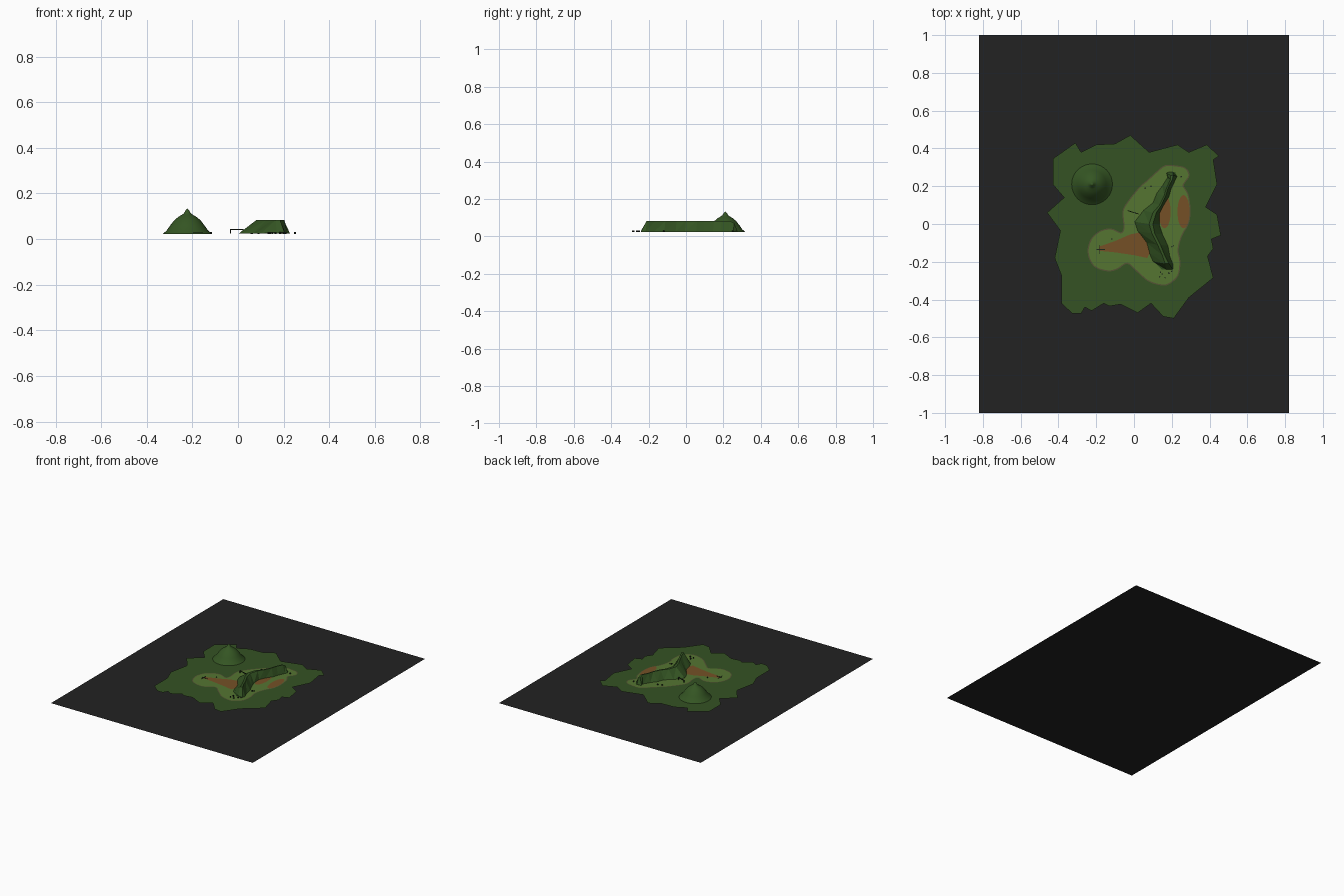
import bpy, bmesh, math, random
from mathutils import Vector

if "Cube" in bpy.data.objects:
    bpy.data.objects.remove(bpy.data.objects["Cube"])
random.seed(4)


def material(name, rgb):
    m = bpy.data.materials.new(name)
    m.diffuse_color = (*rgb, 1)
    m.use_nodes = True
    m.node_tree.nodes["Principled BSDF"].inputs["Base Color"].default_value = m.diffuse_color
    return m


BLACK = material("table black", (0.016, 0.016, 0.016))
GREEN = material("forest green", (0.035, 0.085, 0.017))
HILL = material("hill green", (0.035, 0.092, 0.017))
GRASS = material("grass green", (0.090, 0.178, 0.031))
EARTH = material("bare earth", (0.178, 0.081, 0.019))
EDGE = material("path edge brown", (0.09, 0.085, 0.035))
DARK = material("dark markers", (0.012, 0.02, 0.01))


def make(name, verts, faces, mat, smooth=False):
    me = bpy.data.meshes.new(name)
    me.from_pydata([tuple(v) for v in verts], [], faces)
    bm = bmesh.new()
    bm.from_mesh(me)
    bmesh.ops.recalc_face_normals(bm, faces=bm.faces)
    if len(bm.faces) == 1:
        bm.faces.ensure_lookup_table()
        if bm.faces[0].normal.z < 0:
            bm.faces[0].normal_flip()
    bm.to_mesh(me)
    bm.free()
    me.materials.append(mat)
    for p in me.polygons:
        p.use_smooth = smooth
    ob = bpy.data.objects.new(name, me)
    bpy.context.collection.objects.link(ob)
    return ob


def sheet(name, pts, z, mat):
    return make(name, [(x, y, z) for x, y in pts], [list(range(len(pts)))], mat)


def rounded(pts, n=4):
    # closed Catmull-Rom curve through the points
    out, m = [], len(pts)
    P = [Vector(p) for p in pts]
    for i in range(m):
        a, b, c, d = P[i - 1], P[i], P[(i + 1) % m], P[(i + 2) % m]
        for k in range(n):
            t = k / n
            out.append(0.5 * (2 * b + (c - a) * t + (2 * a - 5 * b + 4 * c - d) * t * t
                              + (3 * b - a - 3 * c + d) * t ** 3))
    return out


def box(name, c, s, mat, rot=0):
    bm = bmesh.new()
    bmesh.ops.create_cube(bm, size=1)
    me = bpy.data.meshes.new(name)
    bm.to_mesh(me)
    bm.free()
    me.materials.append(mat)
    ob = bpy.data.objects.new(name, me)
    ob.location, ob.scale, ob.rotation_euler = c, s, (0, 0, rot)
    bpy.context.collection.objects.link(ob)
    return ob


# base sheet
sheet("base", [(-0.82, -1), (0.82, -1), (0.82, 1), (-0.82, 1)], 0, BLACK)

# ragged forest floor
sheet("forest_floor", [
    (-.02, .47), (.08, .38), (.23, .42), (.29, .38), (.385, .42), (.45, .36), (.42, .34),
    (.44, .21), (.38, .09), (.44, .05), (.46, -.06), (.41, -.08), (.42, -.13), (.39, -.17),
    (.42, -.285), (.29, -.39), (.21, -.5), (.155, -.49), (.09, -.42), (.02, -.47),
    (-.07, -.425), (-.13, -.435), (-.16, -.42), (-.225, -.46), (-.26, -.44), (-.28, -.475),
    (-.325, -.475), (-.385, -.42), (-.385, -.27), (-.42, -.18), (-.39, -.035), (-.46, .06),
    (-.37, .14), (-.43, .21), (-.43, .345), (-.31, .43), (-.28, .38), (-.2, .42),
    (-.1, .425)], 0.022, GREEN)

# grass clearing and its thin border ribbon
clearing = rounded([
    (.215, .305), (.27, .293), (.288, .257), (.268, .225), (.258, .2), (.283, .155),
    (.294, .07), (.283, 0), (.25, -.06), (.23, -.135), (.24, -.2), (.23, -.27), (.19, -.31),
    (.15, -.32), (.08, -.3), (.02, -.25), (-.035, -.205), (-.09, -.235), (-.14, -.245),
    (-.21, -.22), (-.24, -.15), (-.222, -.08), (-.175, -.04), (-.12, -.03), (-.07, -.05),
    (-.05, -.02), (-.055, .065), (-.03, .115), (.03, .19), (.07, .225), (.125, .275),
    (.165, .305)])
sheet("grass_clearing", clearing, 0.0245, GRASS)
n = len(clearing)
outer = []
for i in range(n):
    d = (clearing[(i + 1) % n] - clearing[i - 1]).normalized()
    outer.append(clearing[i] + Vector((-d.y, d.x)) * 0.006)
make("clearing_border", [(p.x, p.y, 0.0245) for p in clearing + outer],
     [(i, (i + 1) % n, n + (i + 1) % n, n + i) for i in range(n)], EDGE)

# bare earth patches
sheet("earth_fan", [(-.185, -.12), (-.1, -.09), (-.02, -.055), (.03, -.045), (.065, -.06),
                    (.085, -.1), (.085, -.15), (.07, -.18), (0, -.165), (-.1, -.15),
                    (-.185, -.142)], 0.0262, EARTH)
for name, cx, rx in (("earth_patch_left", .162, .032), ("earth_patch_right", .262, .032)):
    sheet(name, [(cx + rx * math.cos(a * math.tau / 24), .065 + .088 * math.sin(a * math.tau / 24))
                 for a in range(24)], 0.0262, EARTH)

# winding faceted ridge: y left/right, left foot, crest pair, right foot, height
sections = [(.275, .185, .198, .205, .22, .03), (.258, .172, .192, .207, .228, .07),
            (.235, .178, .193, .203, .217, .083), (.19, .15, .172, .18, .196, .083),
            (.15, .12, .16, .168, .185, .083), (.1, .1, .135, .145, .155, .083),
            (.06, .05, .1, .118, .135, .083), (.0, .003, .08, .1, .135, .083),
            (-.05, .02, .095, .11, .152, .083), (-.11, .065, .125, .14, .18, .083),
            (-.165, .08, .15, .162, .19, .083), (-.21, .1, .165, .185, .208, .083),
            (-.24, .145, .17, .192, .205, .03)]
verts, faces = [], []
for y, a, b, c, d, z in sections:
    s = 0.012 if .03 < z else 0
    verts += [(a, y + s, .024), (b, y, z), (c, y, z), (d, y - s / 2, .024)]
for i in range(len(sections) - 1):
    for k in range(3):
        q = [4 * i + k, 4 * i + k + 1, 4 * i + k + 5, 4 * i + k + 4]
        faces += [(q[0], q[1], q[2]), (q[0], q[2], q[3])]
last = 4 * (len(sections) - 1)
faces += [(0, 1, 2, 3), tuple(range(last, last + 4))]
make("ridge", verts, faces, HILL)

# round hill with a small peak
profile = [(.108, .023), (.092, .036), (.075, .06), (.058, .082), (.04, .097),
           (.025, .106), (.015, .113), (.008, .126)]
S = 32
verts = [(-.222 + r * math.cos(j * math.tau / S), .21 + r * math.sin(j * math.tau / S), z)
         for r, z in profile for j in range(S)] + [(-.222, .21, .134)]
faces = [(i * S + j, i * S + (j + 1) % S, (i + 1) * S + (j + 1) % S, (i + 1) * S + j)
         for i in range(len(profile) - 1) for j in range(S)]
top = (len(profile) - 1) * S
faces += [(top + j, top + (j + 1) % S, len(verts) - 1) for j in range(S)]
make("round_hill", verts, faces, HILL, True)

# small barrier gate beside the ridge
box("gate_rail", (-.005, .062, .041), (.06, .004, .004), DARK, -0.3)
for x, y in ((-.032, .07), (.022, .054)):
    box("gate_post", (x, y, .033), (.004, .004, .018), DARK)

# thin cross marker on the left clearing
box("cross_bar_long", (-.175, -.135, .0275), (.045, .003, .002), DARK)
box("cross_bar_short", (-.185, -.135, .0275), (.003, .05, .002), DARK)

# scattered little stones
spots = [(-.118, -.08), (.2, -.12), (.21, -.115), (.205, .25), (.25, .25), (.135, -.28),
         (.15, -.265), (.165, -.285), (.185, -.26), (.2, -.25), (.14, -.255), (.09, .2), (.06, .19)]
for x, y in spots:
    r = random.uniform(.006, .009)
    box("stone", (x, y, .027), (r, r * .8, .008), DARK, random.uniform(0, 3))
